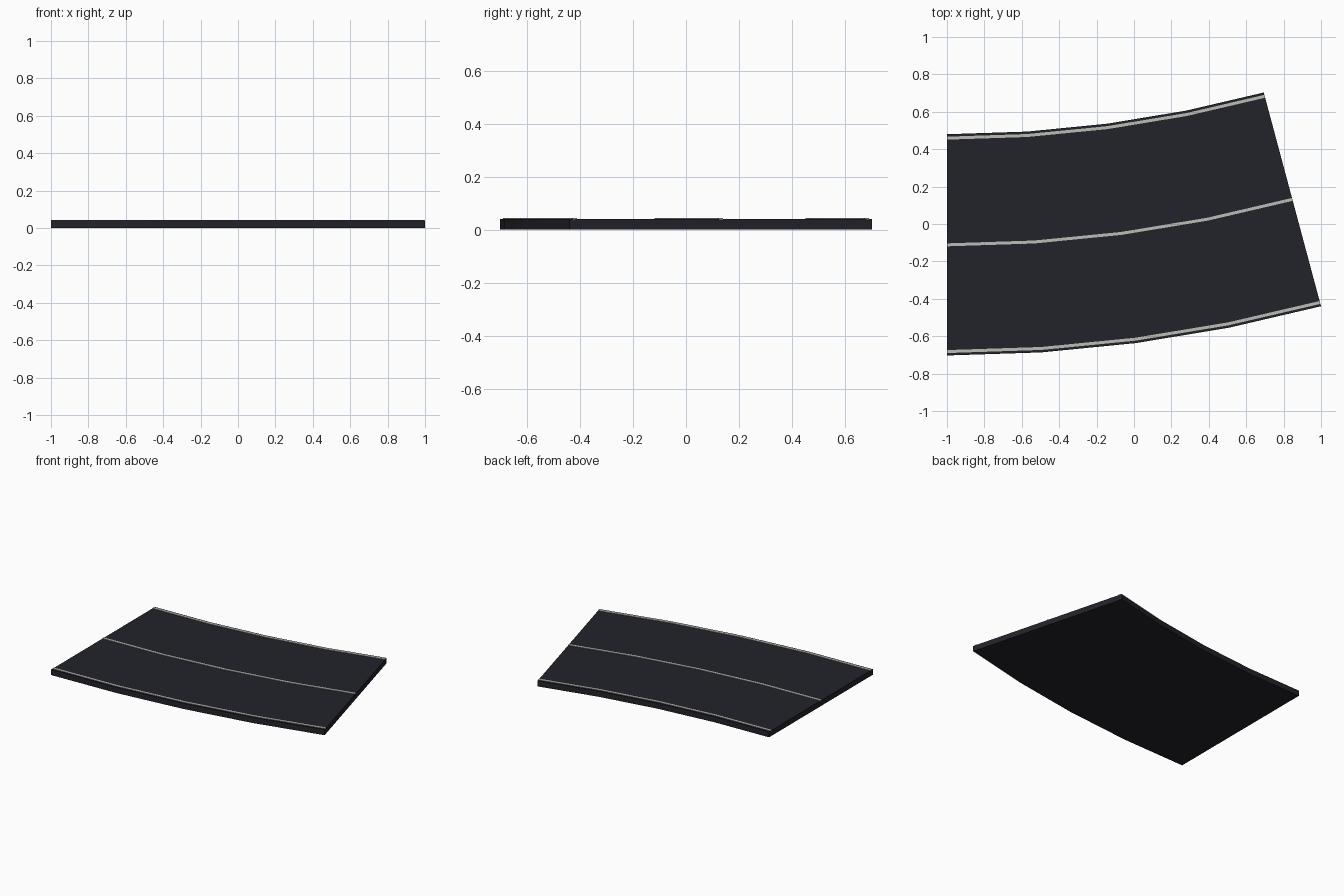
import bpy, math

if "Cube" in bpy.data.objects:
    bpy.data.objects.remove(bpy.data.objects["Cube"])

# Curved road section: 15 degree bend in four straight facets
CENTRE_X, CENTRE_Y = -1.0, 7.024
SWEEP, STEPS = math.radians(15), 4
R_OUT, R_IN = 7.727, 6.544
R_MID = (R_OUT + R_IN) / 2


def material(name, rgb):
    m = bpy.data.materials.new(name)
    m.diffuse_color = (*rgb, 1)
    m.use_nodes = True
    m.node_tree.nodes["Principled BSDF"].inputs["Base Color"].default_value = m.diffuse_color
    return m


def arc_slab(name, r0, r1, z0, z1, mat):
    """Sweep a rectangular section (r0..r1, z0..z1) round the bend."""
    section = [(r0, z0), (r1, z0), (r1, z1), (r0, z1)]
    verts, faces = [], []
    for i in range(STEPS + 1):
        a = SWEEP * i / STEPS
        verts += [(CENTRE_X + r * math.sin(a), CENTRE_Y - r * math.cos(a), z)
                  for r, z in section]
    for i in range(STEPS):
        b = 4 * i
        for k in range(4):
            n = (k + 1) % 4
            faces.append((b + k, b + 4 + k, b + 4 + n, b + n))
    end = 4 * STEPS
    faces += [(0, 1, 2, 3), (end + 3, end + 2, end + 1, end)]
    mesh = bpy.data.meshes.new(name)
    mesh.from_pydata(verts, [], faces)
    mesh.materials.append(mat)
    obj = bpy.data.objects.new(name, mesh)
    bpy.context.collection.objects.link(obj)
    return obj


asphalt = material("dark asphalt", (0.016, 0.016, 0.024))
paint = material("pale line paint", (0.50, 0.51, 0.46))

# Road bed
arc_slab("road_bed", R_IN, R_OUT, 0.0, 0.04, asphalt)

# Painted lines: thin plates along both edges and the middle
for name, r in (("inner_edge_line", R_IN + 0.021),
                ("centre_line", R_MID),
                ("outer_edge_line", R_OUT - 0.021)):
    arc_slab(name, r - 0.008, r + 0.008, 0.038, 0.043, paint)
